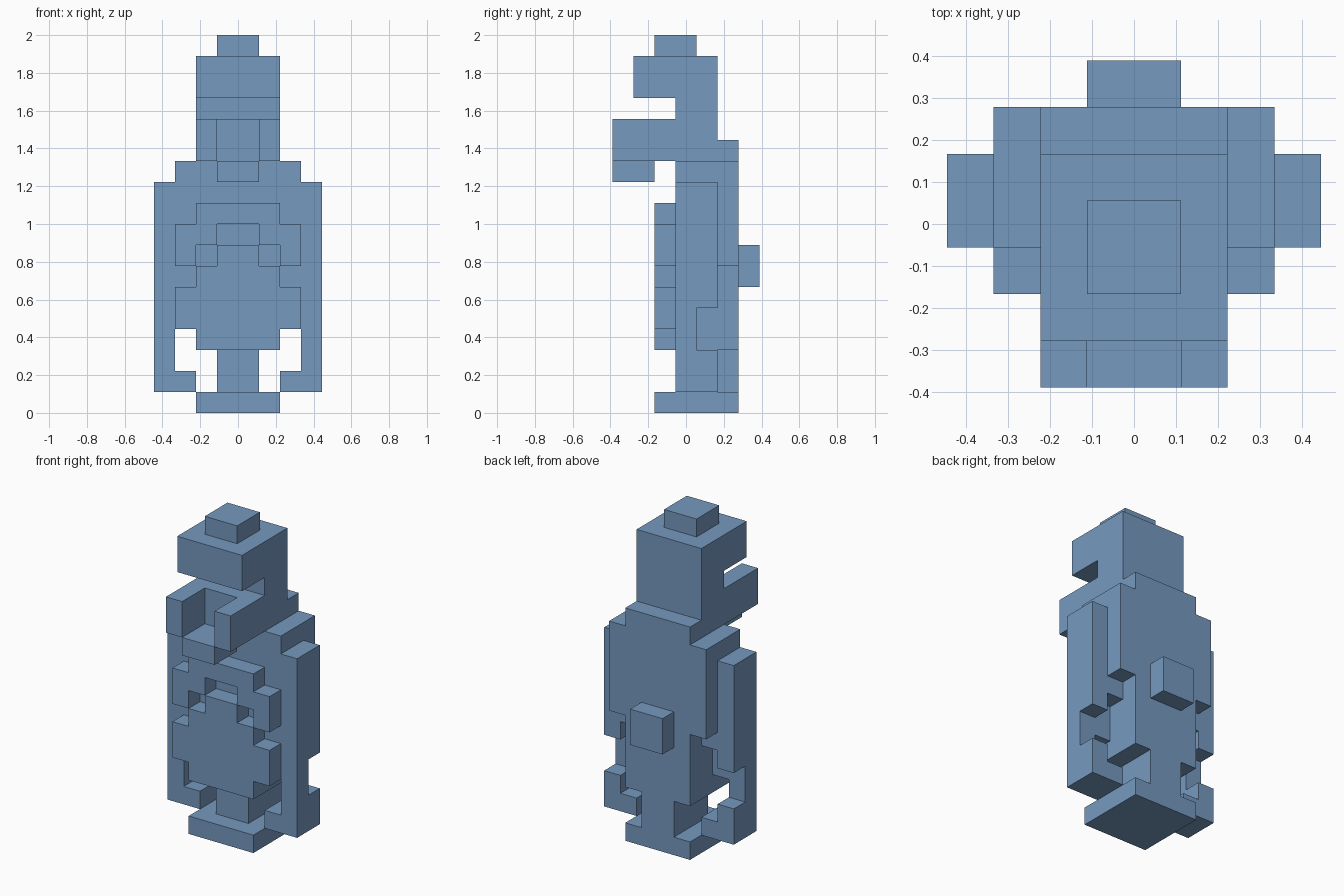
import bpy, bmesh
from mathutils import Vector

cube = bpy.data.objects.get("Cube")
if cube:
    bpy.data.objects.remove(cube, do_unlink=True)

U = 1 / 9          # size of one block
Y0 = -3.5          # depths below count in blocks from the frontmost face

blue = bpy.data.materials.new("steel_blue")
blue.use_nodes = True
colour = (0.18, 0.32, 0.52, 1)
blue.diffuse_color = colour
blue.node_tree.nodes["Principled BSDF"].inputs["Base Color"].default_value = colour


def extrude(name, points, offset):
    """Extrude a closed outline (3D block coordinates) by an offset."""
    bm = bmesh.new()
    face = bm.faces.new([bm.verts.new(((x) * U, (y + Y0) * U, z * U)) for x, y, z in points])
    res = bmesh.ops.extrude_face_region(bm, geom=[face], use_keep_orig=True)
    moved = [v for v in res["geom"] if isinstance(v, bmesh.types.BMVert)]
    bmesh.ops.translate(bm, verts=moved, vec=Vector(offset) * U)
    bmesh.ops.recalc_face_normals(bm, faces=bm.faces[:])
    mesh = bpy.data.meshes.new(name)
    bm.to_mesh(mesh)
    bm.free()
    mesh.materials.append(blue)
    obj = bpy.data.objects.new(name, mesh)
    bpy.context.collection.objects.link(obj)
    return obj


def side_part(name, outline, x0, x1):
    """Outline in (depth, height), running across from x0 to x1."""
    return extrude(name, [(x0, y, z) for y, z in outline], (x1 - x0, 0, 0))


def front_part(name, half, y0, y1):
    """Right half of a symmetric outline in (x, height)."""
    outline = half + [(-x, z) for x, z in reversed(half)]
    return extrude(name, [(x, y0, z) for x, z in outline], (0, y1 - y0, 0))


def box(name, x, y, z):
    outline = [(y[0], z[0]), (y[1], z[0]), (y[1], z[1]), (y[0], z[1])]
    return side_part(name, outline, *x)


# Head with open mouth, and the torso with its raised nape
side_part("head", [(1, 15), (1, 17), (5, 17), (5, 12), (2, 12), (2, 14), (3, 14), (3, 15)], -2, 2)
side_part("torso", [(3, 3), (3, 12), (5, 12), (5, 13), (6, 13), (6, 3)], -2, 2)

# Simple central blocks
box("crest", (-1, 1), (2, 4), (17, 18))
box("chin", (-1, 1), (0, 2), (11, 12))
box("tail", (-1, 1), (6, 7), (6, 8))
box("leg", (-1, 1), (3, 6), (1, 3))
box("base", (-2, 2), (2, 6), (0, 1))

# Belly: stepped plate below, arch above, with a stepped groove between
front_part("belly_plate", [(2, 3), (2, 4), (3, 4), (3, 6), (2, 6), (2, 7), (1, 7), (1, 8)], 2, 3)
front_part("belly_arch", [(1, 9), (1, 8), (2, 8), (2, 7), (3, 7), (3, 9), (2, 9), (2, 10)], 2, 3)

# Paired parts
for side, s in (("left", 1), ("right", -1)):
    box(side + "_jaw", (s, 2 * s), (0, 2), (12, 14))
    side_part(side + "_shoulder", [(3, 4), (3, 12), (6, 12), (6, 7), (5, 7), (5, 6), (4, 6), (4, 4)],
              2 * s, 3 * s)
    side_part(side + "_arm", [(3, 1), (3, 11), (5, 11), (5, 5), (4, 5), (4, 3), (5, 3), (5, 1)],
              3 * s, 4 * s)
    box(side + "_hand", (2 * s, 3 * s), (3, 5), (1, 2))
